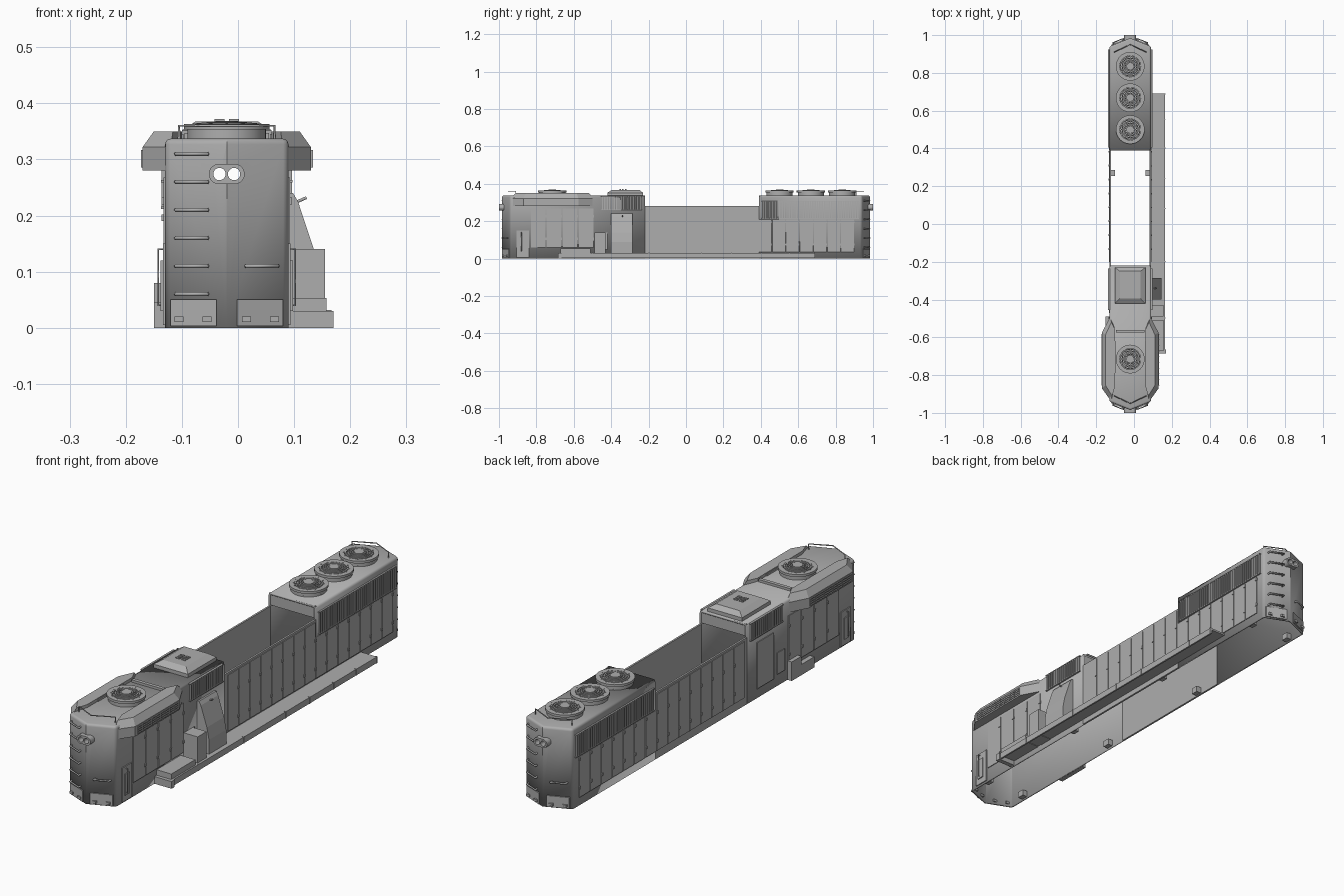
import bpy, bmesh, math
from mathutils import Matrix, Vector

if "Cube" in bpy.data.objects:
    bpy.data.objects.remove(bpy.data.objects["Cube"], do_unlink=True)

CX = -0.02   # hood centre line
HW = 0.11    # hood half width
TOP = 0.337

grey = bpy.data.materials.new("plain_grey")
grey.use_nodes = True
grey.diffuse_color = (0.42, 0.42, 0.42, 1)
grey.node_tree.nodes["Principled BSDF"].inputs["Base Color"].default_value = (0.42, 0.42, 0.42, 1)


def finish(name, bm):
    bmesh.ops.recalc_face_normals(bm, faces=bm.faces)
    me = bpy.data.meshes.new(name)
    bm.to_mesh(me)
    bm.free()
    me.materials.append(grey)
    ob = bpy.data.objects.new(name, me)
    bpy.context.collection.objects.link(ob)
    return ob


def add_box(bm, x0, x1, y0, y1, z0, z1):
    vs = bmesh.ops.create_cube(bm, size=1)["verts"]
    for v in vs:
        v.co = Vector((x1 if v.co.x > 0 else x0, y1 if v.co.y > 0 else y0, z1 if v.co.z > 0 else z0))


def boxes(name, items):
    bm = bmesh.new()
    for it in items:
        add_box(bm, *it)
    return finish(name, bm)


def loft(name, rings):
    """Closed solid through equal-length rings of points."""
    bm = bmesh.new()
    rows = [[bm.verts.new(p) for p in r] for r in rings]
    n = len(rows[0])
    for a, b in zip(rows, rows[1:]):
        for i in range(n):
            bm.faces.new((a[i], a[(i + 1) % n], b[(i + 1) % n], b[i]))
    bm.faces.new(rows[0])
    bm.faces.new(rows[-1])
    return finish(name, bm)


def tube(name, pts, r=0.003):
    cu = bpy.data.curves.new(name, "CURVE")
    cu.dimensions = "3D"
    cu.bevel_depth = r
    cu.bevel_resolution = 1
    cu.use_fill_caps = True
    sp = cu.splines.new("POLY")
    sp.points.add(len(pts) - 1)
    for p, c in zip(sp.points, pts):
        p.co = (*c, 1)
    cu.materials.append(grey)
    ob = bpy.data.objects.new(name, cu)
    bpy.context.collection.objects.link(ob)


def smooth(ob):
    for o in bpy.context.selected_objects:
        o.select_set(False)
    ob.select_set(True)
    bpy.context.view_layer.objects.active = ob
    bpy.ops.object.shade_smooth_by_angle(angle=math.radians(30))


# Headlight bores run through both ends of the hollow shell
bm = bmesh.new()
for dx in (-0.013, 0.013):
    bmesh.ops.create_cone(bm, cap_ends=True, segments=20, radius1=0.011, radius2=0.011, depth=2.4,
                          matrix=Matrix.Translation((CX + dx, 0, 0.274)) @ Matrix.Rotation(math.pi / 2, 4, "X"))
bore = finish("headlight_bore", bm)
bore.hide_render = True
bore.hide_viewport = True


def bored(ob):
    m = ob.modifiers.new("bore", "BOOLEAN")
    m.object = bore
    m.solver = "EXACT"


# End hoods: hollow, open below, pointed nose
def hood(name, y0, s):
    bm = bmesh.new()
    plan = [(CX - HW, y0), (CX + HW, y0), (CX + HW, s * 0.94), (CX, s * 0.985), (CX - HW, s * 0.94)]
    base = bm.faces.new([bm.verts.new((x, y, 0)) for x, y in plan])
    up = bmesh.ops.extrude_face_region(bm, geom=[base])["geom"]
    bmesh.ops.translate(bm, verts=[v for v in up if isinstance(v, bmesh.types.BMVert)], vec=(0, 0, TOP))
    bmesh.ops.delete(bm, geom=[f for f in bm.faces if all(v.co.z < 0.01 for v in f.verts)
                               or all(abs(v.co.y - y0) < 0.001 for v in f.verts)], context="FACES")
    rim = [e for e in bm.edges if not all(abs(v.co.y - y0) < 0.001 for v in e.verts)
           and (all(v.co.z > 0.3 for v in e.verts)
                or (e.verts[0].co.z != e.verts[1].co.z and abs(e.verts[0].co.x - CX) > 0.05))]
    bmesh.ops.bevel(bm, geom=rim, offset=0.01, segments=3, profile=0.5, affect="EDGES")
    ob = finish(name, bm)
    # keep the skin facing outwards before thickening
    top = max(ob.data.polygons, key=lambda p: p.center.z)
    if top.normal.z < 0:
        ob.data.flip_normals()
    m = ob.modifiers.new("skin", "SOLIDIFY")
    m.thickness = 0.008
    m.offset = -1
    smooth(ob)
    bored(ob)


hood("front_hood", -0.22, -1)
hood("rear_hood", 0.39, 1)
boxes("bulkheads", [(CX - HW + .002, CX + HW - .002, y, y + 0.006, 0.286, TOP - 0.001) for y in (-0.226, 0.39)])
boxes("trough_walls", [(CX + s * HW - (s > 0) * .008, CX + s * HW + (s < 0) * .008, -0.22, 0.39, 0, 0.281)
                       for s in (-1, 1)])
boxes("mounting_clips", [(CX + s * 0.092 - .012, CX + s * 0.092 + .012, y - .015, y + .015, 0.004, 0.03)
                         for s in (-1, 1) for y in (-0.85, -0.3, 0.27, 0.85)])

# Flared side pods at the front
for s, side in ((-1, "right"), (1, "left")):
    plan = [(.08, -.86), (.10, -.94), (.15, -.87), (.15, -.575), (.105, -.49), (.08, -.56)]
    cap = [(.08, -.86), (.096, -.91), (.13, -.855), (.13, -.585), (.1, -.52), (.08, -.56)]
    ring = lambda p, z: [(CX + s * x, y, z) for x, y in p]
    loft(side + "_side_pod", [ring(plan, .28), ring(plan, .322), ring(cap, .35)])
    x = CX + s * 0.15
    boxes(side + "_pod_grille", [(x - .003, x + .003, -.855, -.585, .286 + .009 * k, .29 + .009 * k) for k in range(4)]
          + [(x - .003, x + .004, -.855 + .03 * k, -.852 + .03 * k, .286, .317) for k in range(10)])
boxes("roof_frame", [(CX + s * .08 - .003, CX + s * .08 + .003, -.79, -.62, .335, .345) for s in (-1, 1)]
      + [(CX - .075, CX + .075, -.575, -.56, .335, .347)])


# Roof fans: drum, hub, concentric guard rings and spokes
def fan(name, y, z=0.335):
    bm = bmesh.new()

    def ring(ri, ro, z0, z1, n=32):
        rows = [[bm.verts.new((CX + r * math.cos(a), y + r * math.sin(a), h))
                 for a in (2 * math.pi * i / n for i in range(n))]
                for r, h in ((ro, z0), (ro, z1), (ri, z1), (ri, z0))]
        for a, b in zip(rows, rows[1:] + rows[:1]):
            for i in range(n):
                bm.faces.new((a[i], a[(i + 1) % n], b[(i + 1) % n], b[i]))
    ring(.066, .07, z, z + .02)
    ring(.056, .076, z + .018, z + .028)
    for k in range(4):
        ring(.022 + .009 * k, .027 + .009 * k, z + .029 - k * .001, z + .033 - k * .001)
    for d, r, h in ((.034, .02, z + .017), (.004, .07, z + .004)):
        bmesh.ops.create_cone(bm, cap_ends=True, segments=24, radius1=r, radius2=r, depth=d,
                              matrix=Matrix.Translation((CX, y, h)))
    for k in range(12):
        bmesh.ops.create_cube(bm, size=1, matrix=Matrix.Translation((CX, y, z + .027))
                              @ Matrix.Rotation(k * math.pi / 6, 4, "Z") @ Matrix.Translation((.038, 0, 0))
                              @ Matrix.Diagonal((.046, .004, .005, 1)))
    smooth(finish(name, bm))


fan("front_fan", -0.715)
for i, y in enumerate((0.5, 0.668, 0.835)):
    fan(f"rear_fan_{i + 1}", y)

# Roof hatch with sloping sides and small vents
rect = lambda w, y0, y1, z: [(CX - w, y0, z), (CX + w, y0, z), (CX + w, y1, z), (CX - w, y1, z)]
loft("roof_hatch", [rect(.08, -.42, -.23, .33), rect(.08, -.42, -.23, .352), rect(.055, -.395, -.25, .368)])
boxes("hatch_vents", [(CX - .022 + .026 * i, CX - .004 + .026 * i, -.355 + .014 * k, -.347 + .014 * k, .36, .372)
                      for i in range(2) for k in range(3)])

# Side panels, hinges and grilles on both sides
for s, side in ((-1, "right"), (1, "left")):
    x = CX + s * HW

    def plate(y0, y1, z0, z1, t=0.003):
        return (min(x - s * .002, x + s * t), max(x - s * .002, x + s * t), y0, y1, z0, z1)

    doors = [plate(-.2 + .0735 * k, -.13 + .0735 * k, .035, .272 if k < 8 else .208) for k in range(15)]
    doors += [plate(-.83 + .085 * k, -.75 + .085 * k, .06, .268) for k in range(4)]
    doors += [plate(-.47, -.42, .05, .14), plate(-.395, -.285, .04, .235)]
    boxes(side + "_doors", doors)
    boxes(side + "_hinges", [plate(-.137 + .0735 * k, -.127 + .0735 * k, z, z + .012, .006)
                             for k in range(15) for z in (.07, .19)]
          + [plate(-.757 + .085 * k, -.747 + .085 * k, z, z + .012, .006) for k in range(4) for z in (.1, .22)])
    slats = [plate(.41 + .0126 * k, .417 + .0126 * k, .215, .305, .006) for k in range(41)]
    slats += [plate(.405, .925, z, z + .004, .007) for z in (.212, .304)]
    slats += [plate(-.45 + .0126 * k, -.443 + .0126 * k, .262, .332, .006) for k in range(17)]
    slats += [plate(-.455, -.236, z, z + .004, .007) for z in (.259, .33)]
    boxes(side + "_grilles", slats)
    # grab rail beside the corner equipment panel
    boxes(side + "_corner_panel", [plate(-.905, -.84, .005, .15, .004), plate(-.89, -.86, .03, .12, .008)])
    tube(side + "_grab_rail", [(x, -.88, .04), (x + s * .012, -.88, .04), (x + s * .012, -.88, .14), (x, -.88, .14)], .002)

# Left walkway with skirt, lockers and slanted duct
boxes("walkway", [(.085, .165, -.68, .69, .022, .03), (.158, .165, -.68, .69, .004, .03)]
      + [(.158, .167, y, y + .004, .004, .032) for y in (-.5, -.2, .08, .24, .4, .55, .686)])
boxes("walkway_step_box", [(.088, .158, -.67, -.51, .02, .053), (.088, .17, -.685, -.665, 0, .03)])
boxes("tall_locker", [(.088, .155, -.49, -.43, .02, .14)])
duct = [(.088, .03), (.145, .03), (.145, .09), (.135, .14), (.107, .225), (.098, .24), (.088, .24)]
loft("slanted_duct", [[(x, y, z) for x, z in duct] for y in (-.4, -.285)])
tube("duct_handle", [(.106, -.34, .225), (.122, -.34, .232)])
boxes("right_step_box", [(-.15, -.128, -.64, -.49, 0, .045), (-.15, -.128, -.555, -.49, .04, .08)])


# Nose fittings at both ends
def nose_y(x, s):
    return s * (.985 - .045 * abs(x - CX) / HW)


for s, end in ((-1, "front"), (1, "rear")):
    def rung(x0, x1, z):
        tube(end + "_rung", [(x, nose_y(x, s) + s * out, z)
                             for x, out in ((x0, 0), (x0, .012), (x1, .012), (x1, 0))], .004)
    m = -s  # the ladder swaps sides between ends
    for k in range(6):
        rung(CX - m * .09, CX - m * .035, .06 + .05 * k)
    rung(CX + m * .035, CX + m * .09, .11)
    for a in (-1, 1):
        xa, xb = CX + a * .018, CX + a * .1
        low = lambda z: [(xa, nose_y(xa, s) - s * .004, z), (xb, nose_y(xb, s) - s * .004, z),
                         (xb, nose_y(xb, s) + s * .005, z), (xa, nose_y(xa, s) + s * .005, z)]
        loft(end + "_lower_plate", [low(.003), low(.05)])
        boxes(end + "_brackets", [(x - .008, x + .008, nose_y(x, s) - .012, nose_y(x, s) + .012, .01, .02)
                                  for x in (CX + a * .035, CX + a * .085)])
    # pill-shaped headlight bezel
    pill = [(.014 * (1 if math.cos(t) > 0 else -1) + .018 * math.cos(t), .018 * math.sin(t))
            for t in (math.pi * (2 * i + 1) / 24 for i in range(24))]
    bored(loft(end + "_headlight_bezel", [[(CX + x, s * d, .274 + z) for x, z in pill] for d in (.972, 1.0)]))
    rail = [(CX - .085, s * .91, .335), (CX - .085, s * .91, .36), (CX, s * .95, .36),
            (CX + .085, s * .91, .36), (CX + .085, s * .91, .335)]
    tube(end + "_roof_rail", rail, .0025)
